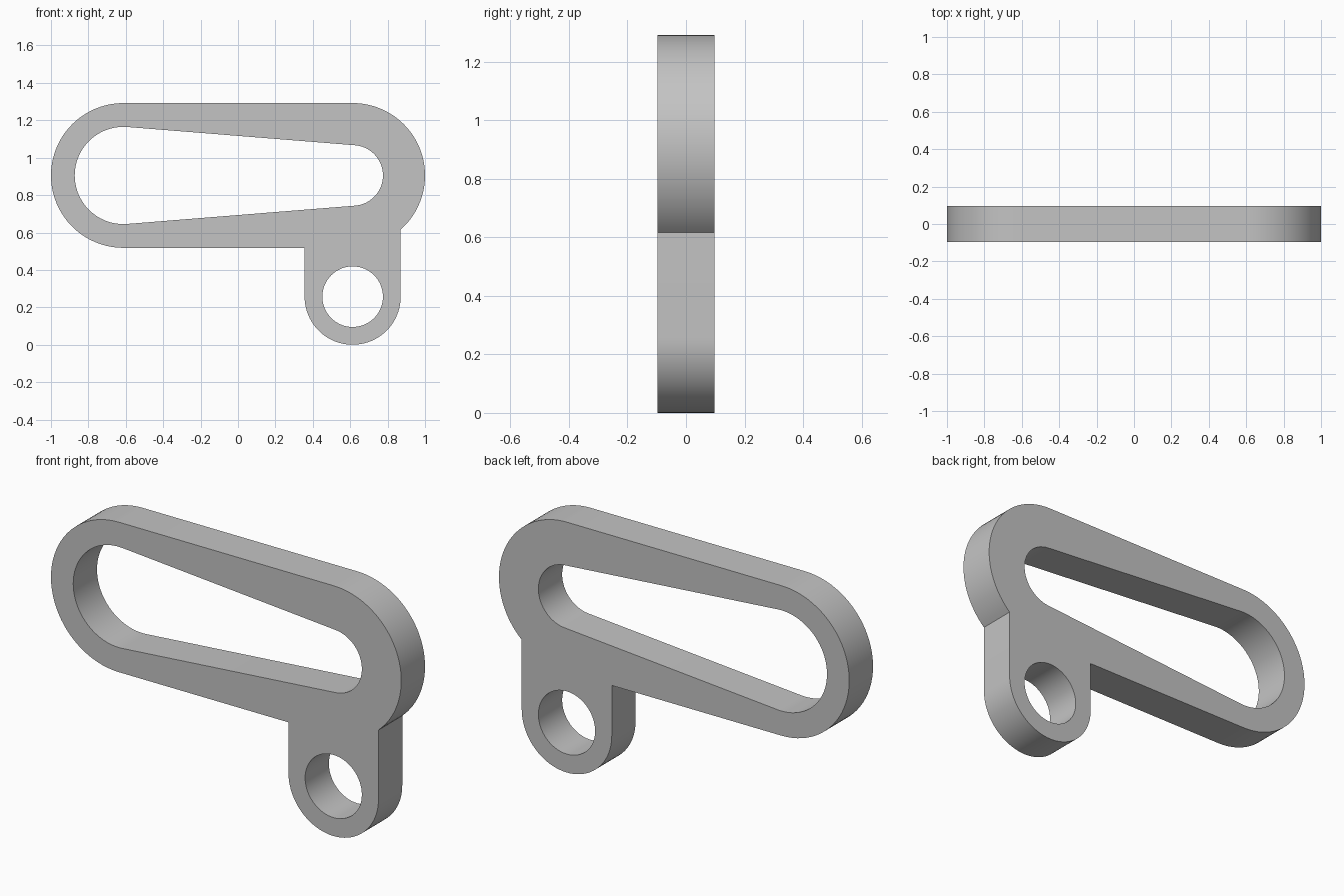
import bpy, bmesh
from math import pi, sin, cos, asin, acos, radians

cube = bpy.data.objects.get("Cube")
if cube:
    bpy.data.objects.remove(cube, do_unlink=True)

END_X, BAR_Z, BAR_R = 0.613, 0.905, 0.387    # long rounded bar
SLOT_BIG, SLOT_SMALL = 0.26, 0.162           # tapered slot end radii
LUG_Z, LUG_R, HOLE_R = 0.257, 0.257, 0.162   # hanging lug
HALF_DEPTH = 0.097


def arc(cx, cz, r, start, end, steps=40):
    """Points along an arc in the XZ plane, angles in radians."""
    angles = [start + (end - start) * i / steps for i in range(steps + 1)]
    return [(cx + r * cos(a), cz + r * sin(a)) for a in angles]


# Outer outline: bar with the lug merged into its lower edge
meet = -acos(LUG_R / BAR_R)
outline = (arc(END_X, BAR_Z, BAR_R, meet, pi / 2)
           + arc(-END_X, BAR_Z, BAR_R, pi / 2, 3 * pi / 2)
           + [(END_X - LUG_R, BAR_Z - BAR_R)]
           + arc(END_X, LUG_Z, LUG_R, pi, 2 * pi))

# Tapered slot: two arcs joined by their common tangents
tilt = pi / 2 - asin((SLOT_BIG - SLOT_SMALL) / (2 * END_X))
slot = (arc(END_X, BAR_Z, SLOT_SMALL, -tilt, tilt)
        + arc(-END_X, BAR_Z, SLOT_BIG, tilt, 2 * pi - tilt))

# Round hole in the lug
hole = arc(END_X, LUG_Z, HOLE_R, 0, 2 * pi, 64)[:-1]

# Fill the profile and extrude it through the depth
bm = bmesh.new()
edges = []
for loop in (outline, slot, hole):
    verts = [bm.verts.new((x, -HALF_DEPTH, z)) for x, z in loop]
    edges += [bm.edges.new((v, verts[i - 1])) for i, v in enumerate(verts)]
bmesh.ops.triangle_fill(bm, edges=edges, use_beauty=True, normal=(0, -1, 0))
ext = bmesh.ops.extrude_face_region(bm, geom=bm.faces[:], use_keep_orig=True)
moved = [g for g in ext["geom"] if isinstance(g, bmesh.types.BMVert)]
bmesh.ops.translate(bm, verts=moved, vec=(0, 2 * HALF_DEPTH, 0))
bmesh.ops.recalc_face_normals(bm, faces=bm.faces[:])
mesh = bpy.data.meshes.new("slotted_link_plate")
bm.to_mesh(mesh)
bm.free()
plate = bpy.data.objects.new("slotted_link_plate", mesh)
bpy.context.collection.objects.link(plate)

# Plain grey material
grey = bpy.data.materials.new("plain_grey")
grey.use_nodes = True
colour = (0.55, 0.55, 0.55, 1)
grey.diffuse_color = colour
grey.node_tree.nodes["Principled BSDF"].inputs["Base Color"].default_value = colour
mesh.materials.append(grey)

# Smooth curved walls, crisp edges
bpy.ops.object.select_all(action="DESELECT")
plate.select_set(True)
bpy.context.view_layer.objects.active = plate
bpy.ops.object.shade_smooth_by_angle(angle=radians(30))
